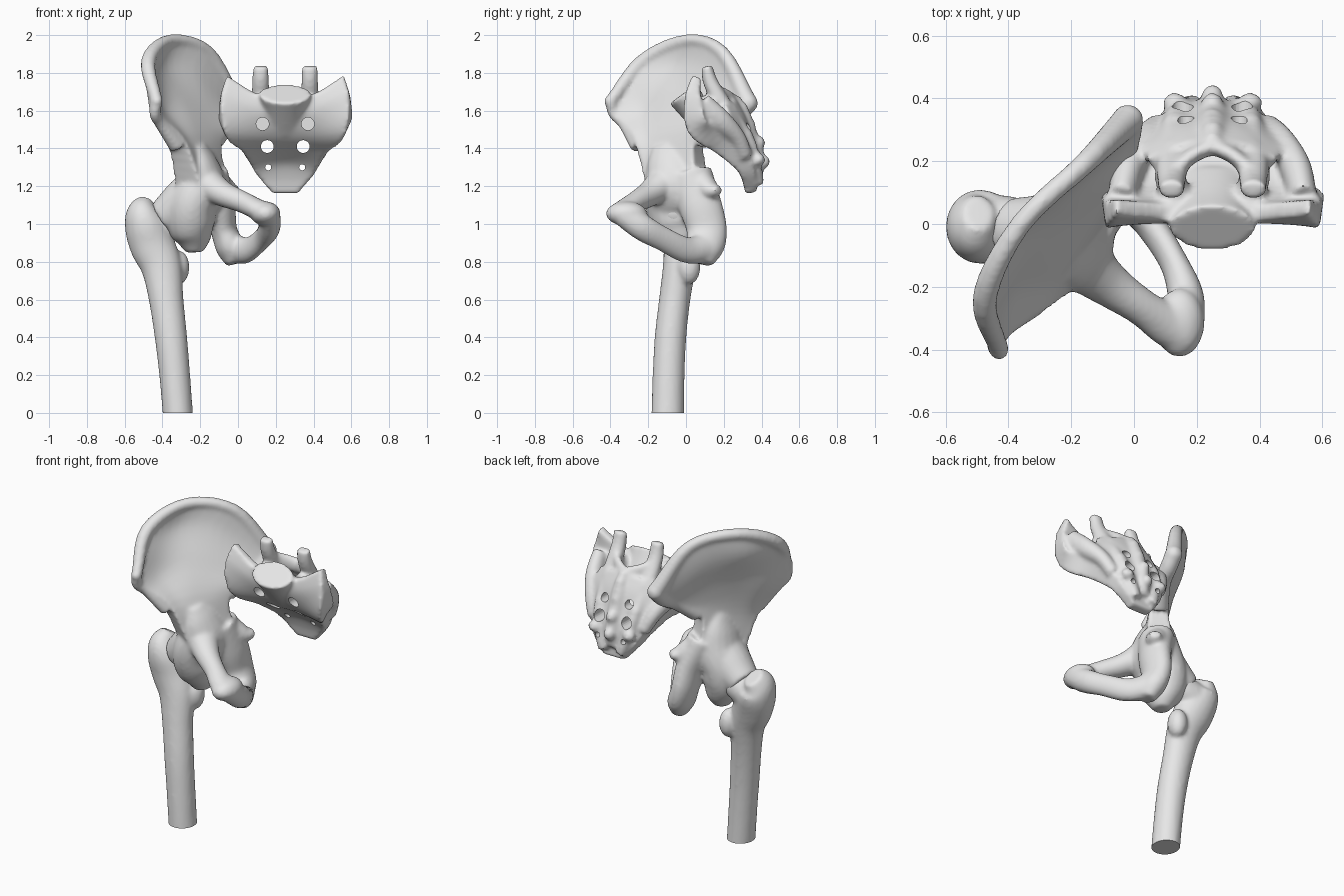
import bpy, bmesh, math
from mathutils import Vector, Matrix

if "Cube" in bpy.data.objects:
    bpy.data.objects.remove(bpy.data.objects["Cube"])

bone = bpy.data.materials.new("bone_grey")
bone.diffuse_color = (0.8, 0.8, 0.8, 1)
bone.use_nodes = True
bone.node_tree.nodes["Principled BSDF"].inputs["Base Color"].default_value = bone.diffuse_color


def resample(pts, n):
    """Catmull-Rom through tuples or vectors, n steps per segment."""
    p = [Vector(q) for q in pts]
    p = [2 * p[0] - p[1]] + p + [2 * p[-1] - p[-2]]
    out = []
    for i in range(1, len(p) - 2):
        a, b, c, d = p[i - 1:i + 3]
        for k in range(n):
            t = k / n
            out.append(0.5 * (2 * b + (c - a) * t + (2 * a - 5 * b + 4 * c - d) * t * t
                              + (3 * b - a - 3 * c + d) * t ** 3))
    return out + [p[-2]]


def tube(bm, pts, side=(1, 0, 0), n=20):
    """Closed tube; each point is x, y, z, radius along side, other radius."""
    s = resample(pts, 5)
    rings = []
    for i, q in enumerate(s):
        d = (s[min(i + 1, len(s) - 1)] - s[max(i - 1, 0)])
        d = Vector(d[:3]).normalized()
        a = Vector(side)
        a = (a - d * a.dot(d)).normalized()
        b = d.cross(a)
        c = Vector(q[:3])
        rings.append([bm.verts.new(c + a * q[3] * math.cos(2 * math.pi * k / n)
                                   + b * q[4] * math.sin(2 * math.pi * k / n)) for k in range(n)])
    for r, t in zip(rings, rings[1:]):
        for k in range(n):
            bm.faces.new((r[k], r[(k + 1) % n], t[(k + 1) % n], t[k]))
    bm.faces.new(rings[0][::-1])
    bm.faces.new(rings[-1])


def ball(bm, c, r):
    m = Matrix.Translation(c) @ Matrix.Diagonal((*r, 1))
    bmesh.ops.create_uvsphere(bm, u_segments=24, v_segments=16, radius=1, matrix=m)


def plate(bm, rows, n=5):
    """Thick curved sheet from a grid of x, y, z, thickness."""
    g = [resample(r, n) for r in rows]
    g = list(zip(*[resample(c, n) for c in zip(*g)]))
    R, C = len(g), len(g[0])
    pos = lambda i, j: Vector(g[max(0, min(R - 1, i))][max(0, min(C - 1, j))][:3])
    sides = ([], [])
    for i in range(R):
        for l in sides:
            l.append([])
        for j in range(C):
            nr = (pos(i + 1, j) - pos(i - 1, j)).cross(pos(i, j + 1) - pos(i, j - 1)).normalized()
            h = g[i][j][3] / 2
            sides[0][i].append(bm.verts.new(pos(i, j) + nr * h))
            sides[1][i].append(bm.verts.new(pos(i, j) - nr * h))
    for s in sides:
        for i in range(R - 1):
            for j in range(C - 1):
                bm.faces.new((s[i][j], s[i + 1][j], s[i + 1][j + 1], s[i][j + 1]))
    rim = ([(0, j) for j in range(C)] + [(i, C - 1) for i in range(1, R)]
           + [(R - 1, j) for j in range(C - 2, -1, -1)] + [(i, 0) for i in range(R - 2, 0, -1)])
    a, b = sides
    for (i, j), (k, l) in zip(rim, rim[1:] + rim[:1]):
        bm.faces.new((a[i][j], a[k][l], b[k][l], b[i][j]))


def finish(name, bm, cutter=None, floor=False):
    """Fuse the overlapping pieces into one smooth surface."""
    bmesh.ops.recalc_face_normals(bm, faces=bm.faces)
    me = bpy.data.meshes.new(name)
    bm.to_mesh(me)
    bm.free()
    ob = bpy.data.objects.new(name, me)
    bpy.context.collection.objects.link(ob)
    if name == "cutter":
        ob.hide_render = True
        return ob
    m = ob.modifiers.new("fuse", 'REMESH')
    m.mode, m.voxel_size = 'VOXEL', 0.011
    m = ob.modifiers.new("soften", 'SMOOTH')
    m.factor, m.iterations = 0.5, 10
    if cutter:
        m = ob.modifiers.new("holes", 'BOOLEAN')
        m.operation, m.object, m.solver = 'DIFFERENCE', cutter, 'EXACT'
    bpy.context.view_layer.update()
    dg = bpy.context.evaluated_depsgraph_get()
    new = bpy.data.meshes.new_from_object(ob.evaluated_get(dg))
    ob.modifiers.clear()
    ob.data = new
    if floor:
        b2 = bmesh.new()
        b2.from_mesh(new)
        bmesh.ops.bisect_plane(b2, geom=b2.verts[:] + b2.edges[:] + b2.faces[:],
                               plane_co=(0, 0, 0), plane_no=(0, 0, -1), clear_outer=True)
        bmesh.ops.holes_fill(b2, edges=[e for e in b2.edges if e.is_boundary], sides=0)
        b2.to_mesh(new)
        b2.free()
    new.materials.clear()
    new.materials.append(bone)
    bpy.ops.object.select_all(action='DESELECT')
    ob.select_set(True)
    bpy.context.view_layer.objects.active = ob
    bpy.ops.object.shade_smooth_by_angle(angle=math.radians(50))


# Femur: shaft with greater trochanter, neck, head, lesser trochanter
bm = bmesh.new()
tube(bm, [(-.315, -.098, -.05, .08, .087), (-.335, -.092, .2, .082, .085), (-.355, -.082, .4, .086, .084),
          (-.38, -.06, .6, .092, .083), (-.405, -.035, .77, .108, .088), (-.45, -.02, .88, .12, .1),
          (-.485, -.01, .98, .115, .118), (-.505, .0, 1.05, .092, .11), (-.495, .035, 1.115, .05, .065)])
tube(bm, [(-.5, 0, .97, .1, .1), (-.38, 0, 1.01, .085, .09), (-.27, -.04, 1.06, .085, .085)], (0, 1, 0))
ball(bm, (-.23, -.05, 1.07), (.12, .12, .12))
ball(bm, (-.312, .015, .77), (.055, .062, .09))
finish("femur", bm, floor=True)

# Hip bone: iliac wing, rows from the socket up to the crest
bm = bmesh.new()
wing = [[(-.26, -.17, 1.18), (-.23, -.12, 1.18), (-.20, -.05, 1.18), (-.16, .02, 1.19), (-.12, .09, 1.20)],
        [(-.32, -.25, 1.41), (-.29, -.18, 1.41), (-.24, -.1, 1.42), (-.18, -.01, 1.43), (-.13, .07, 1.44)],
        [(-.41, -.33, 1.53), (-.40, -.21, 1.60), (-.31, -.07, 1.65), (-.18, .06, 1.60), (-.06, .18, 1.53)],
        [(-.44, -.38, 1.58), (-.46, -.27, 1.75), (-.39, -.05, 1.83), (-.21, .12, 1.79), (-.03, .27, 1.58)],
        [(-.43, -.40, 1.65), (-.475, -.23, 1.86), (-.36, .0, 1.97), (-.16, .19, 1.91), (-.02, .33, 1.64)]]
thick = (.16, .11, .05, .04, .04)
plate(bm, [[(*p, t * (k if t < .1 else 1)) for p, k in zip(r, (1.3, 1, 1, 1.3, 1.9))] for r, t in zip(wing, thick)])
# rounded crest lip, front edge and back edge
lip = (.032, .04, .034, .036, .05)
tube(bm, [(*p, r, r) for p, r in zip(wing[-1], lip)], (0, 0, 1))
tube(bm, [(*wing[i][0], r, r) for i, r in ((1, .045), (2, .03), (3, .03), (4, .032))])
tube(bm, [(*wing[i][4], r, r) for i, r in ((1, .055), (2, .05), (3, .05), (4, .05))])
for i, r in ((0, .034), (4, .052)):
    ball(bm, wing[-1][i], (r, r, r))
# socket
tube(bm, [(-.22, -.08, 1.42, .05, .1), (-.205, -.065, 1.32, .1, .145), (-.2, -.05, 1.2, .14, .165),
          (-.245, -.05, 1.1, .135, .165), (-.25, -.04, 1.0, .13, .145), (-.235, -.03, .92, .095, .105),
          (-.23, -.03, .85, .045, .05)])
# cuff closing over the femur neck
tube(bm, [(-.2, -.05, 1.19, .15, .13), (-.3, -.035, 1.1, .13, .125), (-.4, -.015, 1.03, .1, .095)], (0, 1, 0))
# upper pubic branch and pubic body
tube(bm, [(-.2, -.09, 1.24, .1, .11), (-.09, -.185, 1.165, .07, .075), (.02, -.262, 1.118, .058, .06),
          (.11, -.325, 1.075, .055, .068), (.175, -.36, 1.05, .058, .055)], (0, 0, 1))
ball(bm, (.145, -.315, 1.055), (.08, .11, .065))
# lower pubic branch
tube(bm, [(.17, -.33, 1.05, .055, .065), (.165, -.23, .98, .058, .07), (.125, -.12, .92, .045, .065),
          (.05, 0, .863, .05, .07), (-.03, .1, .87, .07, .08)])
# ischium and its spine
tube(bm, [(-.15, .02, 1.26, .1, .12), (-.095, .075, 1.1, .08, .115), (-.075, .11, .97, .07, .108),
          (-.04, .1, .87, .075, .1), (-.02, .09, .79, .045, .055)])
tube(bm, [(-.11, .08, 1.22, .07, .07), (-.05, .13, 1.18, .05, .055), (-.01, .175, 1.18, .024, .03)], (0, 0, 1))
finish("hip_bone", bm)

# Sacrum: half width, centre y z, edge y z, thickness per row
CX = .25


def sheet(rows):
    plate(bm, [[(CX + t * hw, yc + (ye - yc) * t * t, zc + (ze - zc) * t * t, th)
                for t in (-1, -.5, 0, .5, 1)] for hw, yc, zc, ye, ze, th in rows])


bm = bmesh.new()
sheet([(.31, .03, 1.66, .055, 1.785, .05), (.345, .05, 1.59, .035, 1.66, .09), (.335, .12, 1.50, .06, 1.51, .12),
       (.245, .215, 1.43, .18, 1.43, .12), (.185, .295, 1.35, .29, 1.33, .10),
       (.145, .33, 1.26, .33, 1.26, .08), (.068, .345, 1.165, .345, 1.165, .06)])
# back wall of the canal
sheet([(.2, .25, 1.65, .19, 1.62, .045), (.21, .3, 1.56, .23, 1.55, .045), (.19, .335, 1.46, .28, 1.46, .045),
       (.15, .37, 1.36, .33, 1.36, .045), (.09, .375, 1.24, .36, 1.24, .045)])
# vertebral body
tube(bm, [(CX, -.015, 1.69, .14, .09), (CX, .04, 1.615, .12, .08), (CX, .13, 1.5, .12, .07)])
# middle crest
tube(bm, [(CX, .25, 1.66, .03, .04), (CX, .3, 1.57, .045, .045), (CX, .335, 1.47, .05, .045),
          (CX, .37, 1.36, .045, .045), (CX, .375, 1.24, .04, .03)])
for y, z in ((.295, 1.61), (.335, 1.52), (.385, 1.43), (.41, 1.33)):
    ball(bm, (CX, y, z), (.035, .035, .038))
for s in (1, -1):
    X = lambda d: CX + s * d
    # joint horn running into the side ridge
    tube(bm, [(X(.13), .11, 1.835, .042, .03), (X(.13), .13, 1.75, .045, .04), (X(.13), .19, 1.64, .05, .045),
              (X(.125), .265, 1.53, .045, .045), (X(.115), .335, 1.42, .04, .04),
              (X(.09), .37, 1.32, .04, .03), (X(.06), .385, 1.21, .03, .03)])
    for y, z in ((.24, 1.6), (.32, 1.47), (.385, 1.34)):
        ball(bm, (X(.12), y, z), (.04, .035, .035))
    # arch behind the canal
    tube(bm, [(X(.13), .16, 1.69, .05, .028), (X(.07), .215, 1.665, .05, .026), (X(0), .25, 1.645, .045, .028)],
         (0, 0, 1))
    # root joining horn and body
    tube(bm, [(X(.11), .05, 1.62, .05, .05), (X(.14), .17, 1.64, .05, .05)], (0, 0, 1))
    # side mass
    tube(bm, [(X(.29), .08, 1.64, .045, .06), (X(.265), .18, 1.55, .05, .06), (X(.215), .27, 1.46, .045, .045),
              (X(.17), .315, 1.36, .04, .04)])

# nerve openings: offset, height, radius, y start, y end
hb = bmesh.new()
for s in (1, -1):
    for d, z, r, y0, y1 in ((.095, 1.41, .034, 0, .6), (.09, 1.3, .016, 0, .6), (.12, 1.53, .034, -.2, .12),
                            (.085, 1.51, .026, .24, .5)):
        m = Matrix.Translation((CX + s * d, (y0 + y1) / 2, z)) @ Matrix.Rotation(math.pi / 2, 4, 'X')
        bmesh.ops.create_cone(hb, cap_ends=True, segments=20, radius1=r, radius2=r, depth=y1 - y0, matrix=m)
cutter = finish("cutter", hb)
finish("sacrum", bm, cutter)
bpy.data.objects.remove(cutter)
